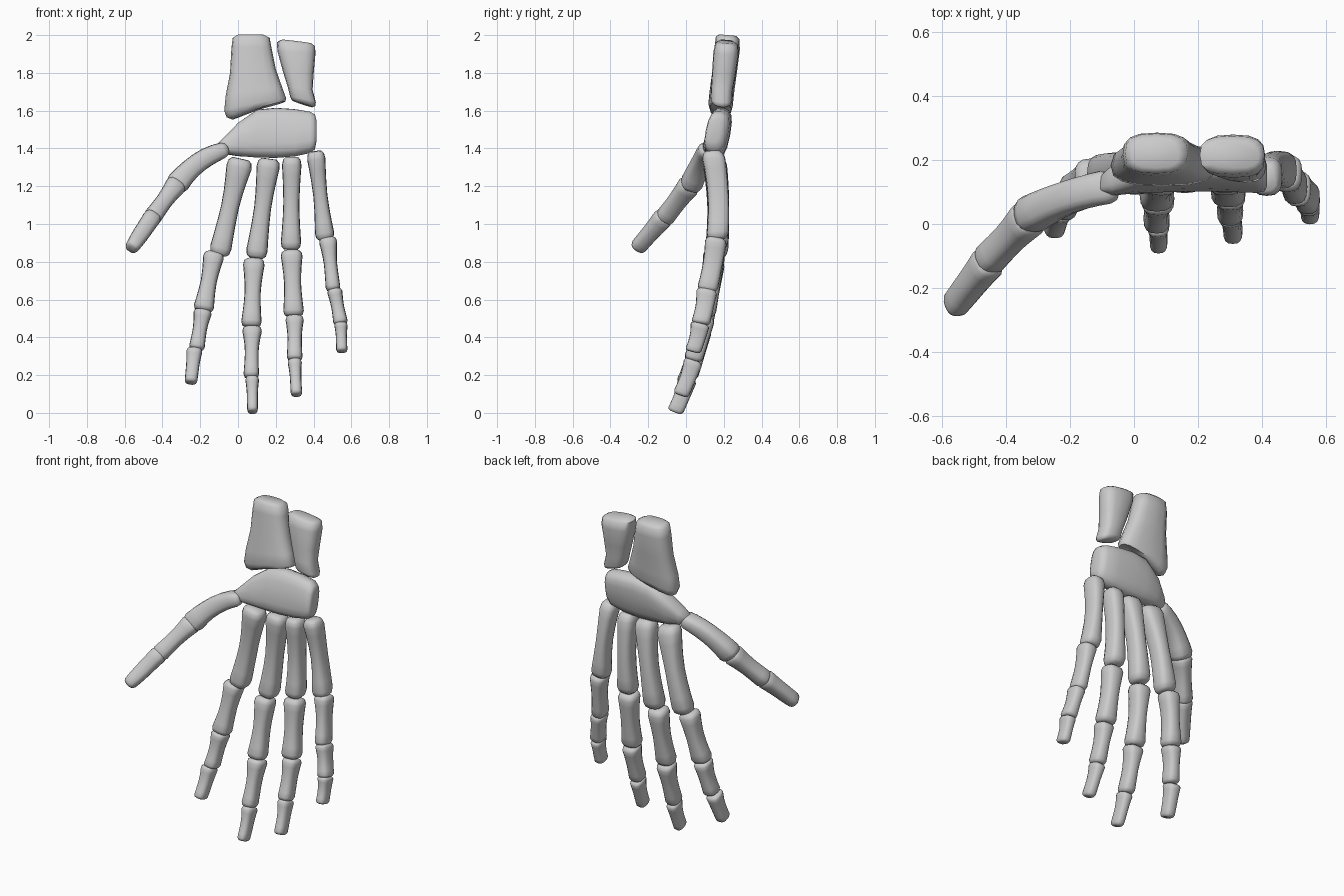
import bpy, bmesh, math
from mathutils import Vector as V

SIDES = 16

def power(v, e):
    return math.copysign(abs(v) ** e, v)

def loft(name, sections, e=0.72):
    """Skin rounded-box rings; each section is (edge point A, edge point B, depth)."""
    bm = bmesh.new()
    mids = [(V(a) + V(b)) / 2 for a, b, d in sections]
    axis = (mids[-1] - mids[0]).normalized()
    rings = []
    for (a, b, d), c in zip(sections, mids):
        half = (V(b) - V(a)) / 2
        deep = axis.cross(half).normalized() * d / 2
        ring = []
        for i in range(SIDES):
            t = 2 * math.pi * i / SIDES
            ring.append(bm.verts.new(c + half * power(math.cos(t), e) + deep * power(math.sin(t), e)))
        rings.append(ring)
    for r, s in zip(rings, rings[1:]):
        for i in range(SIDES):
            j = (i + 1) % SIDES
            bm.faces.new((r[i], r[j], s[j], s[i]))
    bm.faces.new(rings[0][::-1])
    bm.faces.new(rings[-1])
    bmesh.ops.recalc_face_normals(bm, faces=bm.faces)
    me = bpy.data.meshes.new(name)
    bm.to_mesh(me)
    bm.free()
    ob = bpy.data.objects.new(name, me)
    bpy.context.collection.objects.link(ob)
    bpy.context.view_layer.objects.active = ob
    ob.select_set(True)
    bpy.ops.object.shade_smooth_by_angle(angle=math.radians(60))
    ob.select_set(False)

def bone(name, p0, p1, w0, wm, w1, d0, d1, bow=(0, 0, 0)):
    """Long bone: knobbly ends, narrower shaft, optional bowed centre line."""
    p0, p1, bow = V(p0), V(p1), V(bow)
    secs = []
    for t, s in ((0, .6), (.03, .86), (.09, 1), (.2, 1), (.35, 1), (.5, 1),
                 (.65, 1), (.8, 1), (.92, 1), (.975, .86), (1, .6)):
        c = p0.lerp(p1, t) + bow * 4 * t * (1 - t)
        axis = (p1 - p0 + bow * 4 * (1 - 2 * t)).normalized()
        side = V((0, 1, 0)).cross(axis).normalized()
        k = abs(2 * t - 1) ** 1.6
        w = (wm + ((w0 if t < .5 else w1) - wm) * k) * s
        d = (d0 + (d1 - d0) * t) * (.9 + .1 * k) * s
        secs.append((c - side * w / 2, c + side * w / 2, d))
    loft(name, secs)

# Fingers: per bone (x0, y0, z0, x1, y1, z1, start, shaft and end widths)
NAMES = ("metacarpal", "near_phalanx", "middle_phalanx", "tip_phalanx")
DEPTHS = ((.125, .12), (.12, .11), (.115, .10), (.105, .085))
FINGERS = {
    "index": ((.015, .145, 1.345, -.10, .155, .835, .15, .095, .12),
              (-.125, .15, .85, -.185, .10, .54, .12, .085, .115),
              (-.185, .10, .545, -.22, .055, .335, .105, .075, .085),
              (-.23, .055, .338, -.25, -.012, .158, .09, .07, .065)),
    "middle": ((.165, .15, 1.345, .095, .16, .82, .135, .09, .12),
               (.085, .15, .815, .07, .085, .455, .125, .085, .115),
               (.075, .085, .455, .07, .01, .185, .115, .072, .085),
               (.075, .01, .188, .077, -.06, .003, .078, .058, .055)),
    "ring": ((.285, .15, 1.355, .28, .16, .865, .11, .085, .115),
             (.283, .15, .86, .295, .10, .512, .125, .09, .115),
             (.3, .10, .512, .3, .035, .278, .105, .075, .085),
             (.3, .04, .28, .31, -.03, .093, .08, .06, .06)),
    "little": ((.41, .14, 1.385, .462, .165, .917, .105, .075, .11),
               (.475, .16, .927, .505, .11, .645, .105, .07, .08),
               (.51, .11, .655, .545, .075, .47, .085, .068, .08),
               (.545, .075, .475, .55, .035, .323, .075, .058, .06)),
}
for finger, bones in FINGERS.items():
    for i, b in enumerate(bones):
        bone(f"{finger}_{NAMES[i]}", b[:3], b[3:6], *b[6:], *DEPTHS[i],
             bow=(0, .018 if i == 0 else .006, 0))

# Thumb, swung out and forward
bone("thumb_metacarpal", (-.06, .12, 1.395), (-.335, .02, 1.195), .08, .105, .13, .11, .12, (-.012, .012, .03))
bone("thumb_near_phalanx", (-.322, .025, 1.215), (-.462, -.12, 1.025), .12, .09, .10, .12, .10)
bone("thumb_tip_phalanx", (-.448, -.11, 1.045), (-.567, -.262, .868), .10, .09, .07, .11, .085)

# Carpal block: sections from thumb side to little-finger side (x, low z, high z, low y, high y, depth)
CARPAL = ((-.105, 1.395, 1.425, .12, .13, .05), (-.07, 1.372, 1.46, .125, .145, .09),
          (0, 1.36, 1.535, .14, .175, .115), (.1, 1.352, 1.605, .145, .195, .125),
          (.2, 1.35, 1.615, .148, .197, .125), (.3, 1.358, 1.608, .147, .192, .125),
          (.38, 1.375, 1.595, .142, .185, .12), (.407, 1.395, 1.58, .14, .175, .1),
          (.415, 1.435, 1.55, .14, .165, .06))
loft("carpal_block", [((x, ya, za), (x, yb, zb), d) for x, za, zb, ya, yb, d in CARPAL])

# Forearm stubs: sections top to bottom (left x, left z, right x, right z, y, depth)
RADIUS = ((-.005, 2.0, .14, 2.0, .22, .09), (-.028, 1.985, .168, 1.985, .22, .125),
          (-.035, 1.93, .178, 1.93, .218, .135), (-.042, 1.8, .2, 1.82, .205, .13),
          (-.065, 1.68, .235, 1.72, .19, .13), (-.073, 1.6, .255, 1.665, .183, .13),
          (-.06, 1.565, .25, 1.648, .183, .11), (-.03, 1.553, .2, 1.645, .183, .06))
ULNA = ((.23, 1.975, .39, 1.955, .215, .08), (.205, 1.962, .408, 1.942, .215, .12),
        (.21, 1.91, .41, 1.9, .212, .135), (.24, 1.8, .4, 1.79, .2, .125),
        (.265, 1.72, .395, 1.71, .19, .115), (.277, 1.67, .412, 1.645, .187, .115),
        (.285, 1.655, .41, 1.625, .187, .1), (.31, 1.645, .395, 1.618, .187, .06))
for name, secs in (("radius_stub", RADIUS), ("ulna_stub", ULNA)):
    loft(name, [((xa, y, za), (xb, y, zb), d) for xa, za, xb, zb, y, d in secs])
